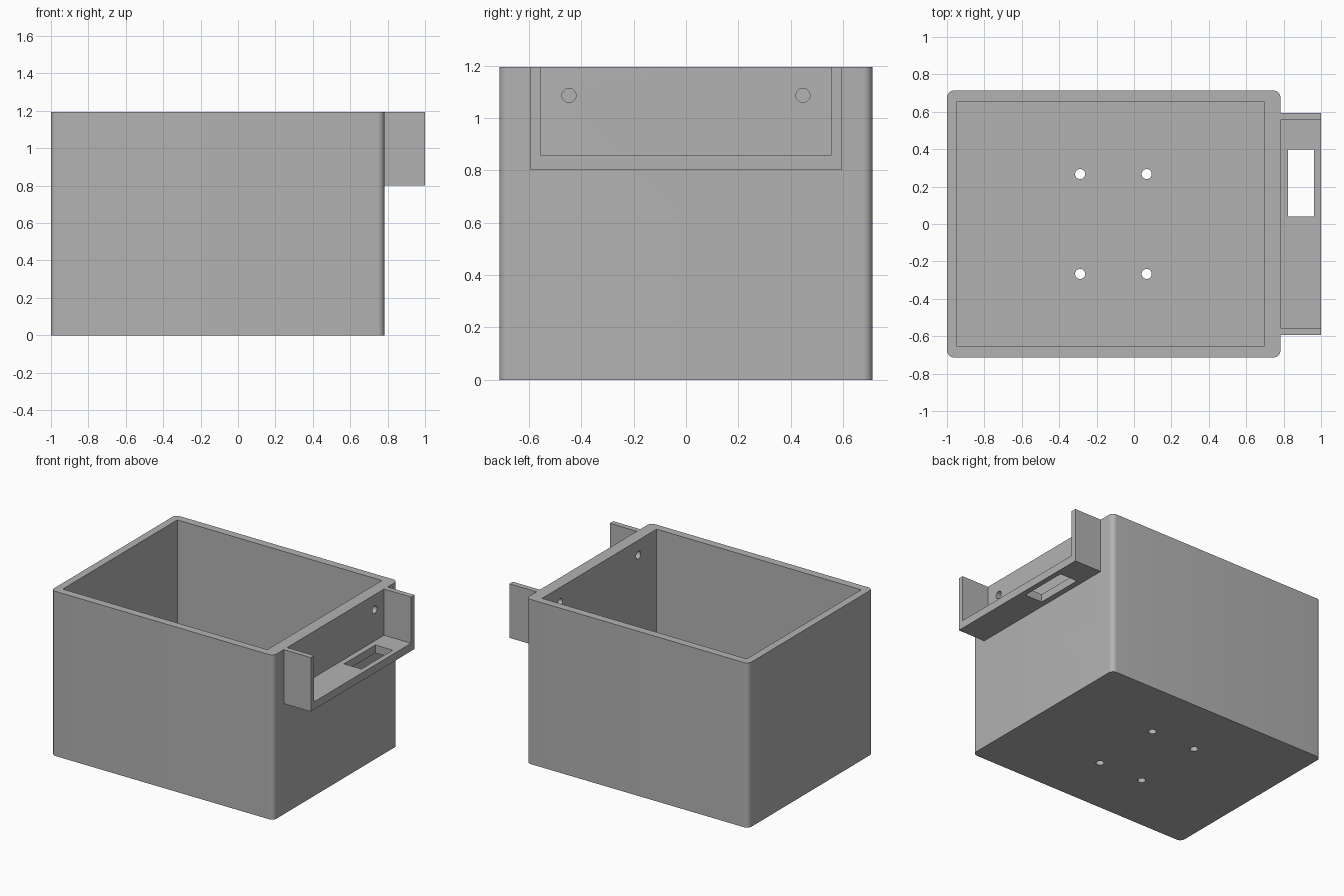
import bpy, bmesh, math
from mathutils import Matrix, Vector

if "Cube" in bpy.data.objects:
    bpy.data.objects.remove(bpy.data.objects["Cube"])

grey = bpy.data.materials.new("plain grey")
grey.use_nodes = True
colour = (0.45, 0.45, 0.45, 1)
grey.diffuse_color = colour
grey.node_tree.nodes["Principled BSDF"].inputs["Base Color"].default_value = colour


def finish(name, bm):
    mesh = bpy.data.meshes.new(name)
    bm.to_mesh(mesh)
    bm.free()
    mesh.materials.append(grey)
    obj = bpy.data.objects.new(name, mesh)
    bpy.context.collection.objects.link(obj)
    return obj


def block(name, low, high, radius=0):
    """Box between two corners, with optional rounded upright edges."""
    low, high = Vector(low), Vector(high)
    bm = bmesh.new()
    bmesh.ops.create_cube(bm, size=1, matrix=Matrix.Translation((low + high) / 2)
                          @ Matrix.Diagonal((high - low).to_4d()))
    if radius:
        upright = [e for e in bm.edges
                   if abs(e.verts[0].co.z - e.verts[1].co.z) > 0.1]
        bmesh.ops.bevel(bm, geom=upright, offset=radius, segments=8,
                        profile=0.5, affect='EDGES')
    return finish(name, bm)


def rod(name, centre, radius, depth, turn=0):
    bm = bmesh.new()
    bmesh.ops.create_cone(bm, cap_ends=True, segments=32, radius1=radius,
                          radius2=radius, depth=depth,
                          matrix=Matrix.Translation(centre) @ Matrix.Rotation(turn, 4, 'Y'))
    return finish(name, bm)


def cut(obj, cutters):
    """Subtract each cutter, then remove it."""
    bpy.context.view_layer.objects.active = obj
    for cutter in cutters:
        mod = obj.modifiers.new("cut", 'BOOLEAN')
        mod.operation = 'DIFFERENCE'
        mod.solver = 'EXACT'
        mod.object = cutter
        bpy.ops.object.modifier_apply(modifier=mod.name)
        bpy.data.objects.remove(cutter)


def smooth(obj):
    bpy.ops.object.select_all(action='DESELECT')
    obj.select_set(True)
    bpy.context.view_layer.objects.active = obj
    bpy.ops.object.shade_smooth_by_angle(angle=math.radians(30))


TOP = 1.194
WALL = 0.783
HOLE = 0.027

# Open box with rounded corners, mounting holes in floor and thick wall
box = block("open_box", (-1, -0.713, 0), (WALL, 0.713, TOP), 0.036)
cutters = [block("cavity", (-0.946, -0.656, 0.055), (0.695, 0.656, TOP + 0.2))]
for y in (-0.267, 0.267):
    for x in (-0.288, 0.068):
        cutters.append(rod("floor_hole", (x, y, 0), HOLE, 0.3))
for y in (-0.447, 0.447):
    cutters.append(rod("wall_hole", (0.74, y, 1.086), HOLE, 0.3, math.pi / 2))
cut(box, cutters)
smooth(box)

# Side tray: floor and two end cheeks, open outward, with a slot in the floor
tray = block("side_tray", (WALL, -0.594, 0.802), (1, 0.594, TOP))
cut(tray, [
    block("tray_opening", (WALL - 0.1, -0.555, 0.859), (1.2, 0.555, TOP + 0.2)),
    block("tray_slot", (0.823, 0.04, 0.7), (0.962, 0.398, 0.95)),
])
smooth(tray)
